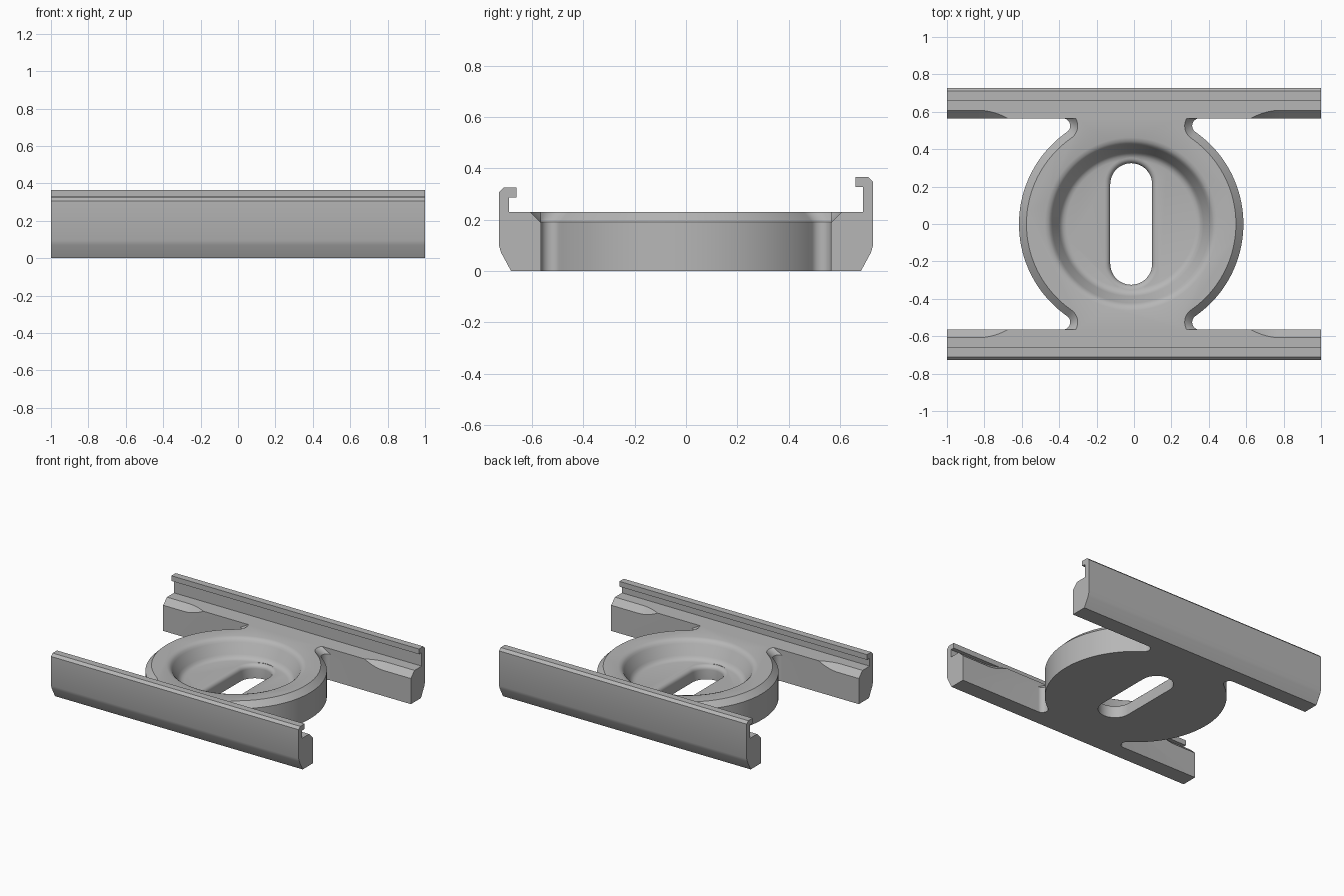
import bpy, bmesh, math

cube = bpy.data.objects.get("Cube")
if cube:
    bpy.data.objects.remove(cube, do_unlink=True)

grey = bpy.data.materials.new("light_grey")
grey.use_nodes = True
COLOUR = (0.47, 0.47, 0.47, 1)
grey.diffuse_color = COLOUR
grey.node_tree.nodes["Principled BSDF"].inputs["Base Color"].default_value = COLOUR

CX = -0.015      # centre of the round mount
TOP = 0.23       # height of the main deck
INNER = 0.565    # inner face of both rails
CHAMFER = 0.04


def loft(name, rings):
    """Closed solid through rings that share one point count."""
    bm = bmesh.new()
    loops = [[bm.verts.new(p) for p in ring] for ring in rings]
    n = len(loops[0])
    for a, b in zip(loops, loops[1:]):
        for i in range(n):
            j = (i + 1) % n
            bm.faces.new((a[i], a[j], b[j], b[i]))
    bm.faces.new(loops[0][::-1])
    bm.faces.new(loops[-1])
    bmesh.ops.recalc_face_normals(bm, faces=bm.faces)
    mesh = bpy.data.meshes.new(name)
    bm.to_mesh(mesh)
    bm.free()
    mesh.materials.append(grey)
    obj = bpy.data.objects.new(name, mesh)
    bpy.context.collection.objects.link(obj)
    return obj


def combine(target, other, operation):
    mod = target.modifiers.new(operation.lower(), 'BOOLEAN')
    mod.operation, mod.solver, mod.object = operation, 'EXACT', other
    bpy.context.view_layer.objects.active = target
    bpy.ops.object.modifier_apply(modifier=mod.name)
    bpy.data.objects.remove(other, do_unlink=True)


def arc(cx, cy, r, start, end, steps):
    angles = [start + (end - start) * i / steps for i in range(steps + 1)]
    return [(cx + r * math.cos(a), cy + r * math.sin(a)) for a in angles]


def at_height(points, z):
    return [(CX + x, y, z) for x, y in points]


# Round mount with filleted necks reaching into the rails
def mount_outline(inset):
    radius, fillet = 0.6, 0.04
    cy = INNER - fillet
    cx = math.sqrt((radius + fillet) ** 2 - cy ** 2)
    tangent = math.atan2(cy, cx)
    r = fillet + inset
    quarter = arc(0, 0, radius - inset, 0, tangent, 24)
    quarter += arc(cx, cy, r, tangent + math.pi,
                   math.pi - math.asin(fillet / r), 14)[1:]
    quarter.append((quarter[-1][0], INNER + 0.03))
    half = (quarter + [(-x, y) for x, y in reversed(quarter)])[:-1]
    return half + [(-x, -y) for x, y in half]


bracket = loft("rail_bracket", [
    at_height(mount_outline(0), 0),
    at_height(mount_outline(0), TOP - CHAMFER),
    at_height(mount_outline(CHAMFER), TOP)])


# Rails with a hooked lip, chamfered on the inner edge near both ends
def rail(name, side, lip):
    profile = [(INNER, 0), (0.682, 0), (0.72, 0.07), (0.728, 0.095),
               (0.728, lip - 0.018), (0.71, lip), (0.66, lip),
               (0.66, lip - 0.038), (0.69, lip - 0.038), (0.69, TOP),
               (INNER, TOP)]
    return loft(name, [[(x, side * y, z) for y, z in profile] for x in (-1, 1)])


def chamfer_cutter(end, side):
    stations = [(0.62 + 0.19 * i / 12) for i in range(13)] + [1.1]
    rings = []
    for x in stations:
        t = max(0, (0.81 - x) / 0.16)
        d = (CHAMFER + 0.003) * (1 - t * t)
        low, high = INNER - 0.02, TOP + 0.02
        section = [(low, TOP - d - 0.02 + 0.04), (low, TOP - d - 0.02 + 0.04)]
        section = [(low, TOP - d + 0.02), (INNER + d + 0.02, TOP - 0.02)]
        # 45 degree slope through the deck edge, closed above the deck
        section = [(low, TOP - d - 0.02), (INNER + d + 0.02, high), (low, high + 0.02)]
        rings.append([(-0.025 + end * x, side * y, z) for y, z in section])
    return loft("chamfer_cutter", rings)


for name, side, lip in (("front_rail", -1, 0.325), ("back_rail", 1, 0.366)):
    part = rail(name, side, lip)
    for end in (-1, 1):
        combine(part, chamfer_cutter(end, side), 'DIFFERENCE')
    combine(bracket, part, 'UNION')

# Dished recess with soft rim and floor
bowl_profile = [(0.345, 0.1), (0.362, 0.104), (0.376, 0.114), (0.386, 0.13),
                (0.422, 0.2), (0.431, 0.214), (0.443, 0.224), (0.462, TOP),
                (0.462, 0.3)]
bowl = loft("bowl_cutter", [
    at_height(arc(0, 0, r, 0, math.tau, 96)[:-1], z) for r, z in bowl_profile])
combine(bracket, bowl, 'DIFFERENCE')


# Through slot with a rounded upper edge
def stadium(r):
    half = arc(0, 0.213, r, 0, math.pi, 24)
    return half + [(-x, -y) for x, y in half]


slot_profile = [(0.112, -0.05), (0.112, 0.07)]
slot_profile += [(0.142 - 0.03 * math.cos(a), 0.07 + 0.03 * math.sin(a))
                 for a in (math.pi * i / 10 for i in range(1, 6))]
slot_profile.append((0.142, 0.15))
slot = loft("slot_cutter", [at_height(stadium(r), z) for r, z in slot_profile])
combine(bracket, slot, 'DIFFERENCE')

# Tidy flat areas and shade
bm = bmesh.new()
bm.from_mesh(bracket.data)
bmesh.ops.remove_doubles(bm, verts=bm.verts, dist=0.0002)
bmesh.ops.dissolve_limit(bm, angle_limit=math.radians(0.3),
                         verts=bm.verts, edges=bm.edges)
bm.to_mesh(bracket.data)
bm.free()
for other in bpy.context.selected_objects:
    other.select_set(False)
bracket.select_set(True)
bpy.context.view_layer.objects.active = bracket
bpy.ops.object.shade_smooth_by_angle(angle=math.radians(28))
